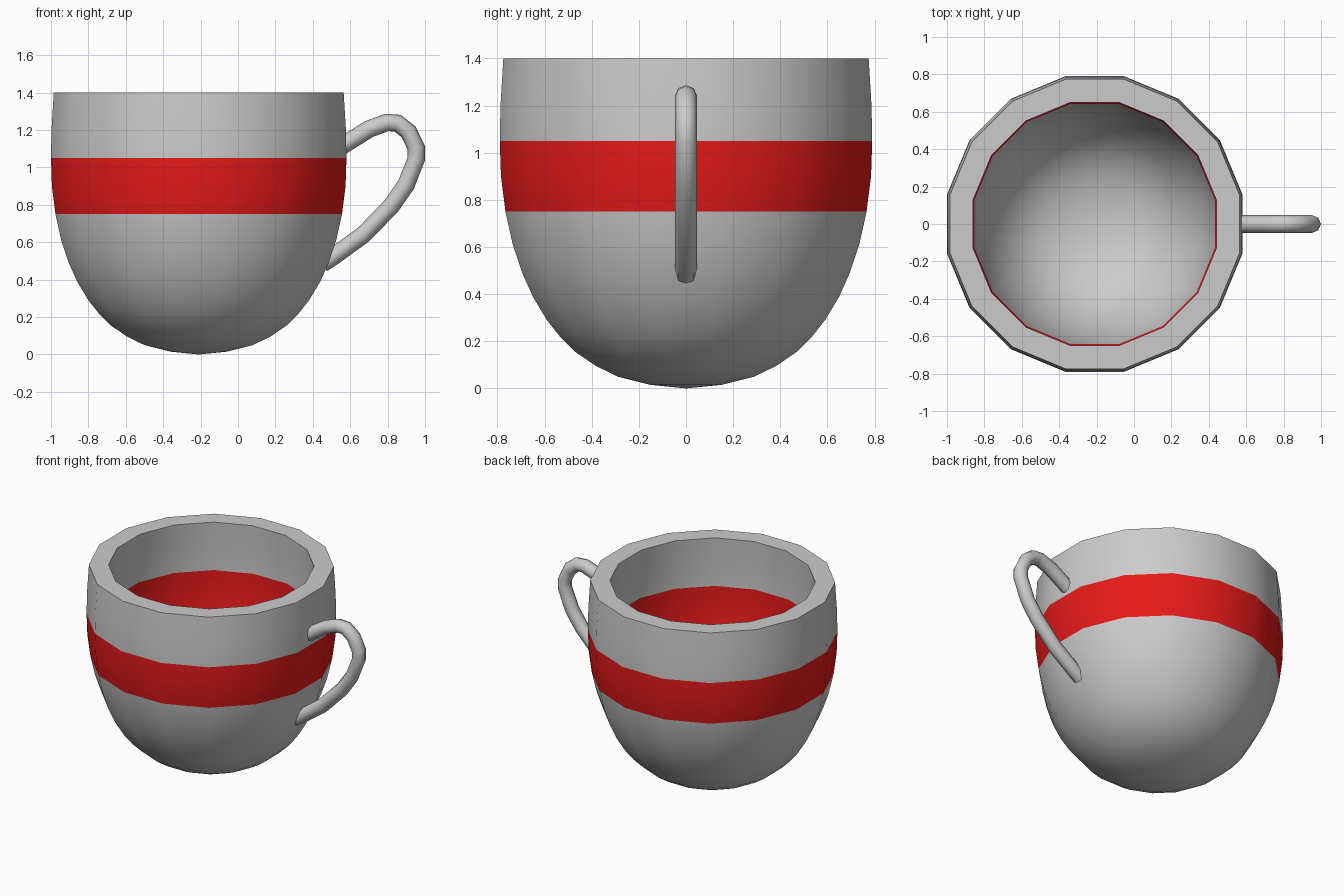
import bpy, bmesh, math

if "Cube" in bpy.data.objects:
    bpy.data.objects.remove(bpy.data.objects["Cube"])

CX = -0.21      # cup axis
SIDES = 16
SCALE = 1 / math.cos(math.pi / SIDES)   # flats, not corners, reach the measured radius

# Outer profile of the bowl (radius, height)
profile = [(.15, .015), (.29, .05), (.385, .097), (.47, .155), (.535, .22), (.59, .29),
           (.65, .39), (.695, .49), (.735, .61), (.766, .75), (.785, .9), (.79, 1.05),
           (.787, 1.2), (.775, 1.4)]

# Cup: revolved profile, flats facing the axes
bm = bmesh.new()
pole = bm.verts.new((0, 0, 0))
rings = []
for r, z in profile:
    angles = [(j + 0.5) * math.tau / SIDES for j in range(SIDES)]
    rings.append([bm.verts.new((r * SCALE * math.cos(a), r * SCALE * math.sin(a), z))
                  for a in angles])
for j in range(SIDES):
    k = (j + 1) % SIDES
    bm.faces.new((pole, rings[0][k], rings[0][j]))
    for i in range(len(rings) - 1):
        f = bm.faces.new((rings[i][j], rings[i][k], rings[i + 1][k], rings[i + 1][j]))
        # Red band
        if profile[i][1] >= .75 and profile[i + 1][1] <= 1.05:
            f.material_index = 1
mesh = bpy.data.meshes.new("cup")
red = bpy.data.materials.new("red_band")
red.diffuse_color = (0.8, 0.01, 0.01, 1)
red.use_nodes = True
red.node_tree.nodes["Principled BSDF"].inputs["Base Color"].default_value = red.diffuse_color
mesh.materials.append(None)
mesh.materials.append(red)
bm.to_mesh(mesh)
bm.free()
cup = bpy.data.objects.new("cup", mesh)
cup.location.x = CX
bpy.context.collection.objects.link(cup)
bpy.context.view_layer.objects.active = cup
cup.select_set(True)

# Wall thickness
wall = cup.modifiers.new("wall", 'SOLIDIFY')
wall.thickness = 0.125
wall.offset = -1
wall.use_even_offset = True
bpy.ops.object.modifier_apply(modifier=wall.name)
for v in cup.data.vertices:     # level rim
    if v.co.z > 1.35:
        v.co.z = 1.4
bpy.ops.object.shade_smooth_by_angle(angle=math.radians(35))

# Handle: round tube along a bent path, ends buried in the wall
path = [(.50, 1.08), (.58, 1.13), (.70, 1.205), (.795, 1.24), (.853, 1.237), (.912, 1.19),
        (.953, 1.105), (.953, 1.045), (.898, .906), (.82, .794), (.67, .64), (.505, .52),
        (.45, .485)]
curve = bpy.data.curves.new("handle", 'CURVE')
curve.dimensions = '3D'
curve.bevel_depth = 0.047
curve.bevel_resolution = 2
curve.use_fill_caps = True
spline = curve.splines.new('POLY')
spline.points.add(len(path) - 1)
for p, (x, z) in zip(spline.points, path):
    p.co = (x, 0, z, 1)
spline.use_smooth = True
handle = bpy.data.objects.new("handle", curve)
bpy.context.collection.objects.link(handle)
